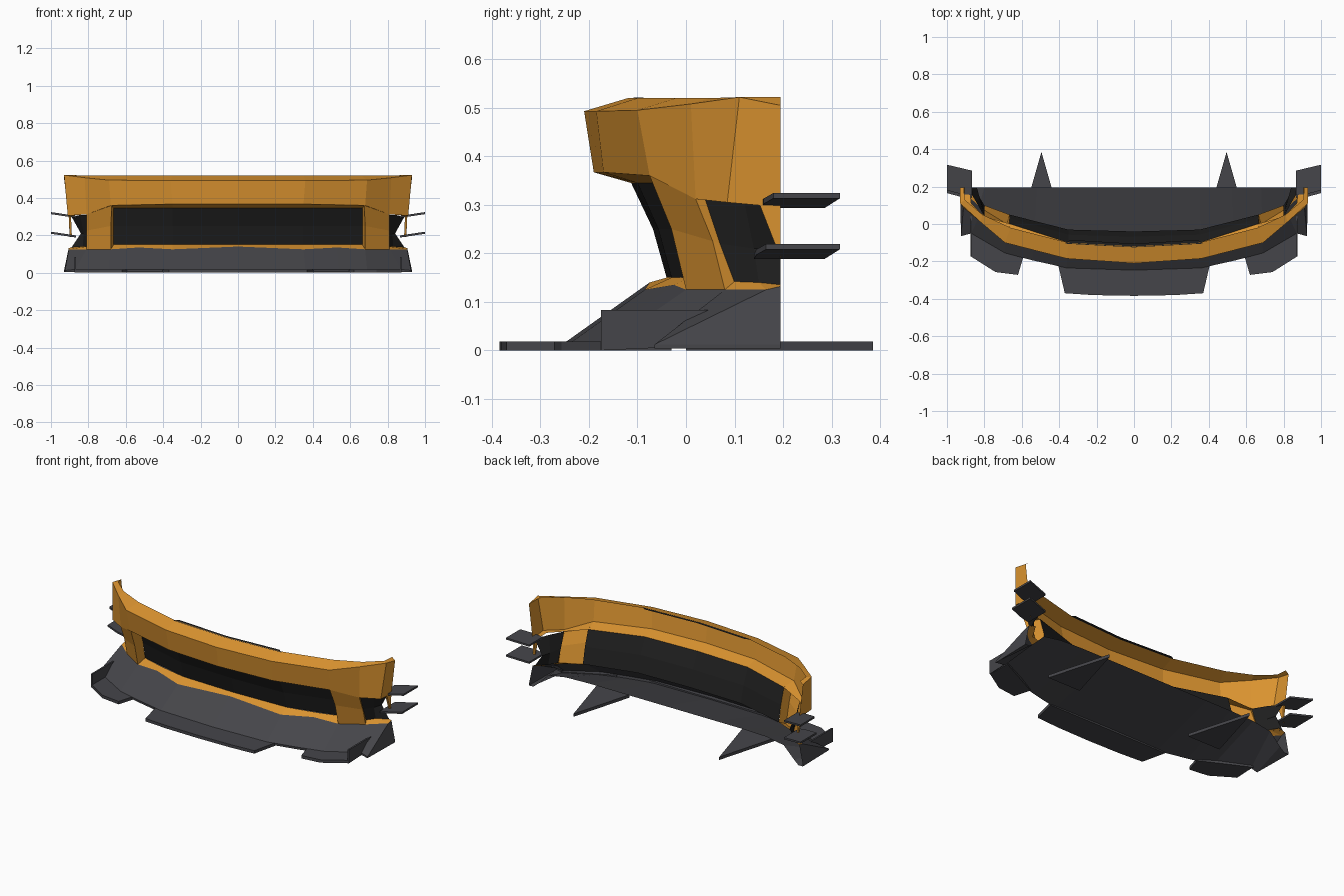
import bpy, bmesh
from mathutils import Vector

def material(name, c):
    m = bpy.data.materials.new(name)
    m.diffuse_color = (*c, 1)
    return m

ORANGE = material("orange_paint", (0.72, 0.30, 0.03))
BLACK = material("black_mesh", (0.014, 0.014, 0.014))
GREY = material("dark_grey", (0.06, 0.06, 0.068))

def finish(name, bm, mat):
    me = bpy.data.meshes.new(name)
    bm.to_mesh(me)
    bm.free()
    ob = bpy.data.objects.new(name, me)
    bpy.context.collection.objects.link(ob)
    me.materials.append(mat)
    mod = ob.modifiers.new("mirror", 'MIRROR')
    mod.merge_threshold = 0.0005
    return ob

def loft(name, sections, mat):
    """Skin a row of sections running outward from the centre."""
    bm = bmesh.new()
    rows = [[bm.verts.new(p) for p in s] for s in sections]
    for a, b in zip(rows, rows[1:]):
        for i in range(len(a) - 1):
            bm.faces.new((a[i], a[i + 1], b[i + 1], b[i]))
    return finish(name, bm, mat)

def plate(name, pts, offset, mat):
    """Polygon given thickness along an offset vector, mirrored."""
    bm = bmesh.new()
    off = Vector(offset)
    low = [bm.verts.new(p) for p in pts]
    top = [bm.verts.new(Vector(p) + off) for p in pts]
    bm.faces.new(low)
    bm.faces.new(top)
    for i in range(len(pts)):
        j = (i + 1) % len(pts)
        if abs(low[i].co.x) + abs(low[j].co.x) > 1e-5:  # leave the centre seam open
            bm.faces.new((low[i], low[j], top[j], top[i]))
    bmesh.ops.recalc_face_normals(bm, faces=bm.faces)
    return finish(name, bm, mat)

# upper bumper band: top lip, front face, underside return
loft("upper_bumper", [
    [(0, -.12, .520), (0, -.21, .493), (0, -.19, .367), (0, -.113, .345)],
    [(.35, -.10, .520), (.36, -.185, .493), (.35, -.17, .367), (.35, -.10, .345)],
    [(.66, -.02, .520), (.69, -.10, .495), (.68, -.075, .36), (.66, 0, .345)],
    [(.81, .05, .520), (.82, .01, .508), (.81, .02, .312), (.80, .04, .31)],
    [(.905, .13, .522), (.93, .11, .522), (.91, .085, .305), (.87, .11, .31)],
    [(.91, .195, .522), (.93, .195, .505), (.905, .195, .295), (.88, .195, .30)],
], ORANGE)

# thin dark seal along the middle of the top lip
loft("hood_seal", [
    [(0, -.105, .521), (0, -.125, .519)],
    [(.34, -.085, .521), (.37, -.105, .519)],
], BLACK)

# recessed grille sheet, slightly hollow in profile
loft("grille", [
    [(0, -.113, .345), (0, -.068, .25), (0, -.04, .15)],
    [(.35, -.10, .345), (.35, -.057, .25), (.35, -.03, .15)],
    [(.665, 0, .345), (.665, .03, .25), (.665, .05, .15)],
], BLACK)

# painted pillars either side of the grille
loft("grille_pillar", [
    [(.665, 0, .345), (.665, .03, .25), (.665, .05, .145)],
    [(.675, -.075, .36), (.68, -.03, .25), (.68, 0, .125)],
    [(.81, .02, .312), (.81, .055, .225), (.81, .08, .125)],
    [(.80, .04, .31), (.80, .07, .22), (.80, .10, .14)],
], ORANGE)

# dark concave panel in the corner vent
loft("corner_vent", [
    [(.80, .04, .31), (.80, .07, .22), (.80, .10, .14)],
    [(.845, .12, .308), (.825, .14, .21), (.83, .15, .14)],
    [(.89, .195, .30), (.84, .195, .21), (.89, .195, .135)],
], BLACK)

# pointed tip hanging from the rear of the band
plate("corner_tip", [(.905, .15, .305), (.905, .195, .297), (.90, .195, .19)],
      (-.012, 0, 0), ORANGE)

# painted ledge below the grille and vents
loft("lower_ledge", [
    [(0, -.04, .15), (0, -.075, .14)],
    [(.35, -.03, .15), (.35, -.085, .125)],
    [(.53, .01, .15), (.53, -.025, .135)],
    [(.665, .05, .15), (.68, 0, .125)],
    [(.80, .10, .142), (.81, .08, .125)],
    [(.83, .15, .14), (.905, .165, .125)],
    [(.86, .195, .142), (.905, .195, .132)],
], ORANGE)

# splitter: sloped front, short lip, floor rising towards the rear
loft("splitter", [
    [(0, -.075, .14), (0, -.247, .018), (0, -.245, .004), (0, .195, .125)],
    [(.35, -.085, .125), (.36, -.235, .018), (.36, -.233, .004), (.35, .195, .125)],
    [(.53, -.025, .135), (.54, -.195, .018), (.54, -.193, .004), (.52, .195, .125)],
    [(.68, 0, .125), (.69, -.155, .018), (.69, -.153, .004), (.68, .195, .12)],
    [(.81, .08, .125), (.87, -.05, .018), (.87, -.05, .004), (.80, .195, .10)],
    [(.905, .165, .125), (.925, -.065, .012), (.925, -.065, .004), (.87, .195, .03)],
    [(.905, .195, .132), (.93, .195, .012), (.93, .195, .004), (.90, .195, .004)],
], GREY)

# flat lip plates on the ground and long pointed brackets reaching rearwards
LIPS = {
    "centre_lip": [(0, -.22), (0, -.384), (.22, -.38), (.37, -.37), (.405, -.22)],
    "side_lip": [(.59, -.17), (.62, -.272), (.74, -.257), (.87, -.175), (.87, -.03)],
    "rear_bracket": [(.385, 0), (.605, 0), (.495, .385)],
}
for name, pts in LIPS.items():
    plate(name, [(x, y, 0) for x, y in pts], (0, 0, .018), GREY)

# upright fence at the outer end of each side lip
plate("end_fence", [(.865, -.175, 0), (.865, -.175, .083), (.865, .06, .083),
                    (.865, -.065, .005)], (.01, 0, 0), GREY)

# two stacked fins at each corner, rising outward
for name, z, dy in (("upper_fin", .293, 0), ("lower_fin", .188, -.015)):
    outline = [(.865, .285), (.865, .155 + dy), (.925, .16 + dy), (1.0, .18 + dy), (1.0, .317)]
    plate(name, [(x, y, z + (x - .865) * .15) for x, y in outline], (0, 0, .011), GREY)
